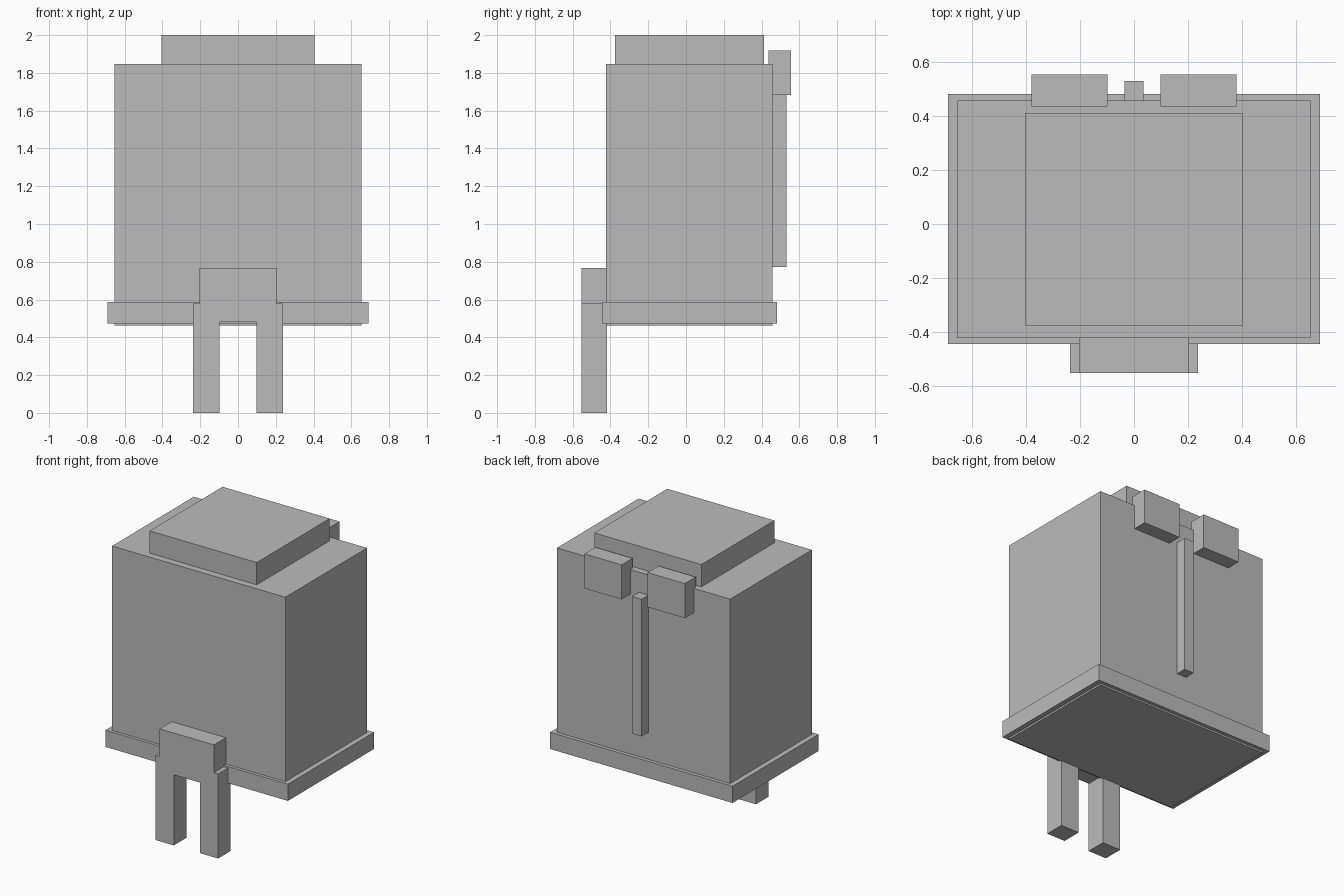
import bpy
import bmesh

default_cube = bpy.data.objects.get("Cube")
if default_cube:
    bpy.data.objects.remove(default_cube, do_unlink=True)

grey = bpy.data.materials.new("plain grey")
grey.use_nodes = True
GREY = (0.5, 0.5, 0.5, 1)
grey.diffuse_color = GREY
grey.node_tree.nodes["Principled BSDF"].inputs["Base Color"].default_value = GREY


def add_object(name, bm):
    bmesh.ops.recalc_face_normals(bm, faces=bm.faces)
    mesh = bpy.data.meshes.new(name)
    bm.to_mesh(mesh)
    bm.free()
    mesh.materials.append(grey)
    obj = bpy.data.objects.new(name, mesh)
    bpy.context.collection.objects.link(obj)
    return obj


def box(name, x, y, z):
    """Box from (low, high) ranges on each axis."""
    bm = bmesh.new()
    bmesh.ops.create_cube(bm, size=1)
    for v in bm.verts:
        v.co = [r[0] if c < 0 else r[1] for c, r in zip(v.co, (x, y, z))]
    return add_object(name, bm)


def extruded_profile(name, half, y):
    """Mirror a half outline in x/z across x = 0 and extrude it along y."""
    outline = half + [(-px, pz) for px, pz in reversed(half)]
    bm = bmesh.new()
    face = bm.faces.new([bm.verts.new((px, y[0], pz)) for px, pz in outline])
    moved = bmesh.ops.extrude_face_region(bm, geom=[face])["geom"]
    verts = [g for g in moved if isinstance(g, bmesh.types.BMVert)]
    bmesh.ops.translate(bm, verts=verts, vec=(0, y[1] - y[0], 0))
    return add_object(name, bm)


# Main body, raised lid and base rim
box("body", (-0.655, 0.655), (-0.424, 0.458), (0.462, 1.848))
box("lid", (-0.405, 0.405), (-0.376, 0.412), (1.84, 2.0))
box("base_rim", (-0.69, 0.69), (-0.446, 0.483), (0.474, 0.588))

# Two-legged bracket on the front
extruded_profile(
    "front_bracket",
    [(0.205, 0.768), (0.205, 0.578), (0.237, 0.578),
     (0.237, 0), (0.098, 0), (0.098, 0.482)],
    (-0.553, -0.417),
)

# Vertical bar and pair of blocks on the back
box("back_bar", (-0.036, 0.036), (0.45, 0.531), (0.772, 1.71))
for side, name in ((1, "left_back_block"), (-1, "right_back_block")):
    box(name, sorted((side * 0.098, side * 0.38)), (0.437, 0.555), (1.682, 1.918))
